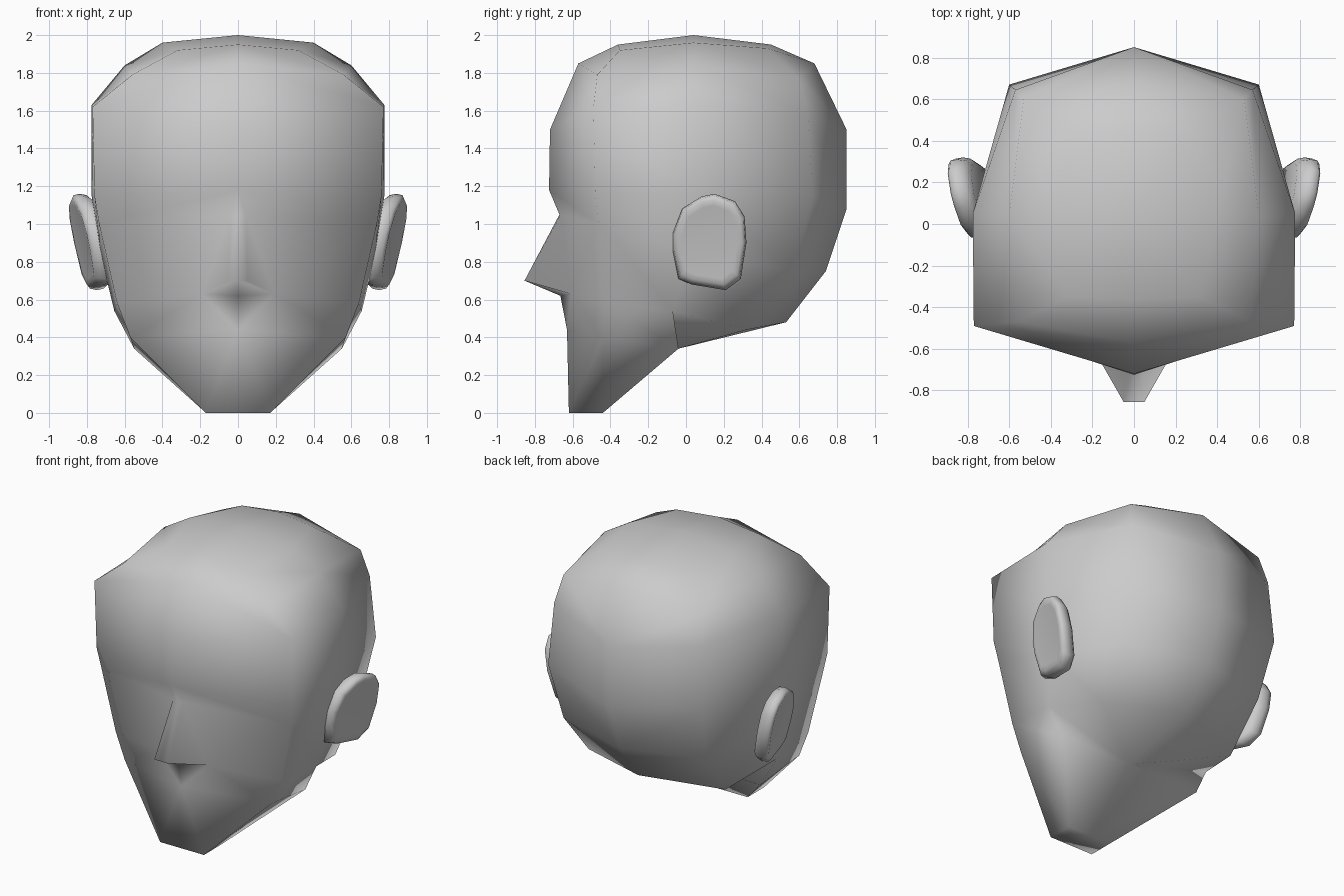
import bpy, bmesh

if "Cube" in bpy.data.objects:
    bpy.data.objects.remove(bpy.data.objects["Cube"])

skin = bpy.data.materials.new("plain grey")
skin.diffuse_color = (0.6, 0.6, 0.6, 1)
skin.use_nodes = True
skin.node_tree.nodes["Principled BSDF"].inputs["Base Color"].default_value = skin.diffuse_color


def finish(name, bm, merge_seam):
    """Turn half a part (x >= 0) into a smooth, mirrored object."""
    bmesh.ops.recalc_face_normals(bm, faces=bm.faces)
    for f in bm.faces:
        f.smooth = True
    mesh = bpy.data.meshes.new(name)
    bm.to_mesh(mesh)
    bm.free()
    mesh.materials.append(skin)
    ob = bpy.data.objects.new(name, mesh)
    bpy.context.collection.objects.link(ob)
    mod = ob.modifiers.new("Mirror", 'MIRROR')
    mod.use_clip = merge_seam
    mod.use_mirror_merge = merge_seam
    return ob


# Head: rings from crown to jaw; each is front, front corner, side, back corner, back
rings = [
    [(0, -.36, 1.95), (.32, -.35, 1.92), (.40, .04, 1.96), (.27, .43, 1.93), (0, .45, 1.95)],
    [(0, -.57, 1.85), (.56, -.47, 1.79), (.60, .04, 1.84), (.53, .60, 1.77), (0, .68, 1.85)],
    [(0, -.72, 1.50), (.77, -.49, 1.62), (.775, .05, 1.63), (.57, .645, 1.58), (0, .85, 1.50)],
    [(0, -.725, 1.18), (.76, -.48, 1.15), (.775, .05, 1.15), (.60, .67, 1.15), (0, .85, 1.08)],
    [(0, -.67, 1.05), (.735, -.46, 1.0), (.73, .03, .85), (.55, .57, .75), (0, .74, .75)],
    [(0, -.665, .62), (.64, -.44, .58), (.655, -.07, .54), (.53, .32, .44), (0, .53, .48)],
    [(0, -.63, .44), (.57, -.44, .40), (.55, -.04, .34)],
    [(0, -.62, 0), (.17, -.62, 0), (.17, -.44, 0)],
]
bm = bmesh.new()
rv = [[bm.verts.new(p) for p in r] for r in rings]
apex = bm.verts.new((0, .04, 2.0))
for a, b in zip(rv[0], rv[0][1:]):
    bm.faces.new((apex, a, b))
for k, (up, lo) in enumerate(zip(rv, rv[1:])):
    for i in range(len(lo) - 1):
        if i == 0 and k in (3, 4, 5):
            continue  # the middle of the face is closed around the nose
        bm.faces.new((up[i], up[i + 1], lo[i + 1], lo[i]))

# Nose and the face around it, in one surface with the head
bridge, tip, tip_mid, wing = [bm.verts.new(p) for p in [
    (.04, -.662, 1.05), (.05, -.855, .70), (0, -.855, .70), (.19, -.61, .63)]]
brow, eye, cheek, mouth = rv[3], rv[4], rv[5], rv[6]
for f in [(brow[0], bridge, eye[0]), (brow[0], brow[1], eye[1], bridge),
          (eye[1], cheek[1], wing, bridge), (bridge, wing, tip),
          (eye[0], bridge, tip, tip_mid), (tip_mid, tip, wing, cheek[0]),
          (cheek[0], wing, mouth[0]), (wing, cheek[1], mouth[1], mouth[0])]:
    bm.faces.new(f)

# Underside: chin, jaw and skull base
chin_mid = bm.verts.new((0, -.44, 0))
jaw_mid = bm.verts.new((0, -.04, .34))
chin, jaw, base = rv[7], rv[6][2], rv[5]
bm.faces.new((chin[0], chin[1], chin[2], chin_mid))
bm.faces.new((chin_mid, chin[2], jaw, jaw_mid))
bm.faces.new((jaw_mid, jaw, base[2]))
bm.faces.new((jaw_mid, base[2], base[3]))
bm.faces.new((jaw_mid, base[3], base[4]))
finish("head", bm, True)

# Ear: tilted rounded slab lofted from scaled copies of one outline (y, z)
outline = [(.03, .68), (.21, .65), (.29, .71), (.32, .90), (.31, 1.04), (.26, 1.12),
           (.15, 1.16), (.08, 1.145), (-.02, 1.08), (-.07, .95), (-.07, .86), (-.04, .71)]
cy, cz = .12, .90
bm = bmesh.new()
loops = []
for scale, depth in [(.86, -.11), (.97, -.085), (1, -.05), (.97, -.015), (.88, 0), (.76, -.003)]:
    loop = []
    for y, z in outline:
        y, z = cy + (y - cy) * scale, cz + (z - cz) * scale
        loop.append(bm.verts.new((.617 + .223 * y + .205 * z + depth, y, z)))
    loops.append(loop)
for a, b in zip(loops, loops[1:]):
    for i in range(len(a)):
        j = (i + 1) % len(a)
        bm.faces.new((a[i], a[j], b[j], b[i]))
bm.faces.new(loops[0])
bm.faces.new(loops[-1])
finish("ears", bm, False)
